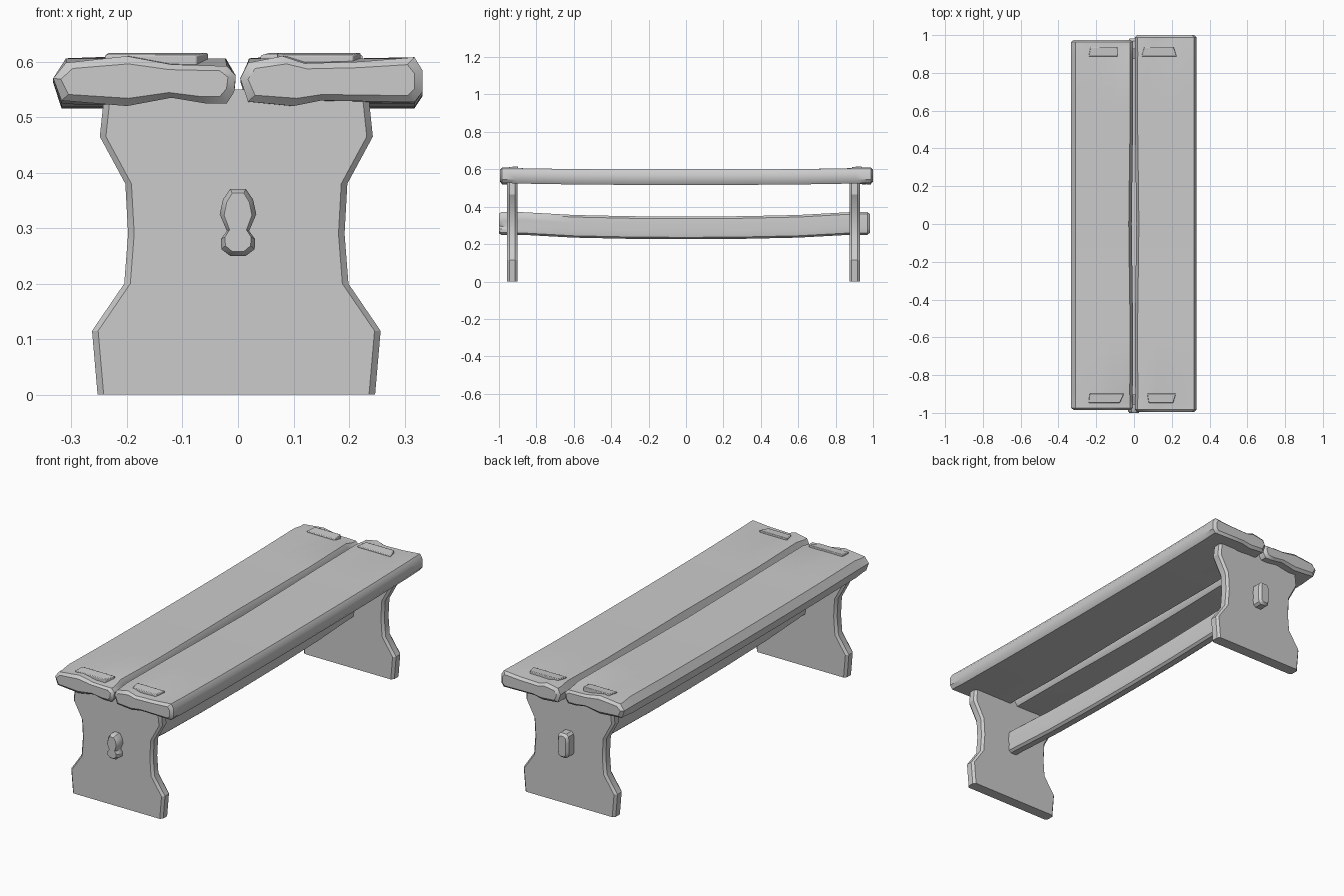
import bpy, bmesh, math

old = bpy.data.objects.get("Cube")
if old:
    bpy.data.objects.remove(old, do_unlink=True)

GREY = (0.6, 0.6, 0.6, 1)
wood = bpy.data.materials.new("grey_wood")
wood.use_nodes = True
wood.diffuse_color = GREY
wood.node_tree.nodes["Principled BSDF"].inputs["Base Color"].default_value = GREY


def loft(name, sections, bevel=0.0, angle=35):
    """Skin a list of (y, outline) sections and close both ends."""
    bm = bmesh.new()
    rings = [[bm.verts.new((x, y, z)) for x, z in outline] for y, outline in sections]
    n = len(rings[0])
    for a, b in zip(rings, rings[1:]):
        for i in range(n):
            j = (i + 1) % n
            bm.faces.new((a[i], a[j], b[j], b[i]))
    bm.faces.new(rings[0])
    bm.faces.new(rings[-1])
    bmesh.ops.recalc_face_normals(bm, faces=bm.faces)
    mesh = bpy.data.meshes.new(name)
    bm.to_mesh(mesh)
    bm.free()
    mesh.materials.append(wood)
    obj = bpy.data.objects.new(name, mesh)
    bpy.context.collection.objects.link(obj)
    bpy.ops.object.select_all(action='DESELECT')
    obj.select_set(True)
    bpy.context.view_layer.objects.active = obj
    if bevel:
        mod = obj.modifiers.new("worn_edges", 'BEVEL')
        mod.width = bevel
        mod.segments = 2
        mod.limit_method = 'ANGLE'
        mod.angle_limit = math.radians(50)
        mod.harden_normals = False
    bpy.ops.object.shade_smooth_by_angle(angle=math.radians(angle))
    return obj


def shrink(outline, s, inset=0.014):
    """Pull an outline in towards its centre by about one inset."""
    xs, zs = [p[0] for p in outline], [p[1] for p in outline]
    cx, cz = (min(xs) + max(xs)) / 2, (min(zs) + max(zs)) / 2
    kx = 1 - s * inset / (max(xs) - cx)
    kz = 1 - s * inset / (max(zs) - cz)
    return [(cx + (x - cx) * kx, cz + (z - cz) * kz) for x, z in outline]


# Seat planks: chipped, lumpy ends that settle into a straight, sagging board
left_end = [(-.333, .57), (-.31, .598), (-.2, .61), (-.12, .595), (-.02, .592), (-.004, .575),
            (-.007, .545), (-.02, .525), (-.06, .525), (-.12, .535), (-.2, .52), (-.318, .53)]
right_end = [(.004, .57), (.018, .598), (.08, .61), (.12, .597), (.22, .6), (.318, .608),
             (.332, .585), (.332, .545), (.318, .527), (.15, .53), (.1, .52), (.018, .528)]


def board(outline, sag, gap):
    middle = sum(x for x, z in outline) / len(outline)
    result = []
    for x, z in outline:
        near_edge = abs(x) < 0.03
        x += math.copysign(gap, middle) if near_edge else 0
        if z > .59:
            z = .606
        elif z < .54:
            z = .524
        result.append((x, z - sag))
    return result


def plank(name, outline, y0, y1):
    sections = [(y0, shrink(outline, 1)), (y0 + .012, outline), (y0 + .035, outline),
                (y0 + .09, board(outline, 0, .003))]
    for t in (-.6, -.3, 0, .3, .6):
        sections.append((t, board(outline, .008 * (1 - t * t), .004 + .004 * math.cos(5 * t))))
    sections += [(y1 - .09, board(outline, 0, .002)), (y1 - .035, outline),
                 (y1 - .012, outline), (y1, shrink(outline, 1))]
    loft(name, sections)


plank("right_plank", left_end, -.985, .975)
plank("left_plank", right_end, -.995, 1.0)

# Waisted leg boards
half = [(.25, 0), (.26, .115), (.202, .2), (.195, .29), (.2, .38), (.246, .465), (.237, .55)]
leg_outline = [(x - .003, z) for x, z in half] + [(-x - .003, z) for x, z in reversed(half)]


def narrowed(outline, d):
    return [(x - math.copysign(d, x), z) for x, z in outline]


for name, y0, y1 in (("front_leg", -.957, -.902), ("back_leg", .873, .93)):
    loft(name, [(y0, narrowed(leg_outline, .011)), (y0 + .012, leg_outline),
                (y1 - .012, leg_outline), (y1, narrowed(leg_outline, .011))], angle=30)

# Tenons standing slightly proud of the seat
for name, y0, y1, x0, x1, x2, x3 in (
        ("front_right_tenon", -.947, -.898, -.24, -.075, -.235, -.053),
        ("front_left_tenon", -.947, -.898, .078, .207, .07, .222),
        ("back_right_tenon", .887, .938, -.24, -.087, -.23, -.087),
        ("back_left_tenon", .887, .938, .04, .225, .055, .21)):
    low = [(x0, .57), (x1, .57), (x1, .612), (x0, .612)]
    high = [(x2, .57), (x3, .57), (x3, .616), (x2, .616)]
    loft(name, [(y0, low), (y1, high)], bevel=.003)

# Stretcher: pinched front end, rounded bar behind, sagging in the middle
front_half = [(.014, .371), (.027, .352), (.033, .325), (.02, .295), (.031, .28), (.03, .262), (.014, .25)]
bar_half = [(.016, .371), (.028, .36), (.031, .33), (.03, .3), (.031, .28), (.028, .26), (.016, .25)]


def both(points, drop=0):
    return [(x, z - drop) for x, z in points] + [(-x, z - drop) for x, z in reversed(points)]


sections = [(-1.0, shrink(both(front_half), 1, .008)), (-.988, both(front_half)),
            (-.955, both(front_half)), (-.88, both(bar_half))]
sections += [(t, both(bar_half, .024 * (1 - t * t))) for t in (-.6, -.3, 0, .3, .6)]
sections += [(.88, both(bar_half)), (.97, both(bar_half)),
             (.983, shrink(both(bar_half), 1, .01))]
loft("stretcher", sections)
